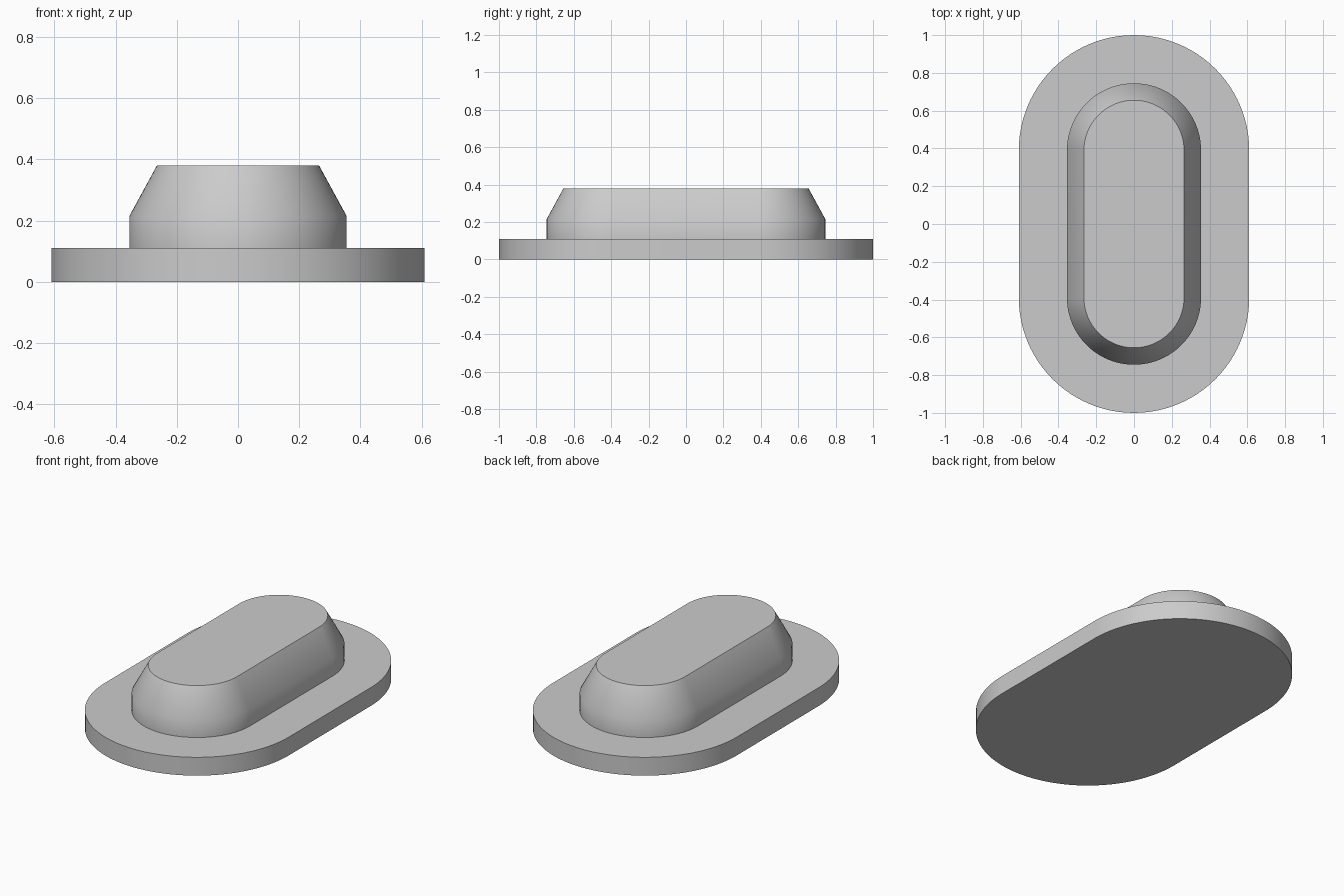
import bpy
import bmesh
from math import cos, sin, pi, radians

cube = bpy.data.objects.get("Cube")
if cube:
    bpy.data.objects.remove(cube, do_unlink=True)

ARC_CENTRE = 0.39   # distance of each rounded end's centre from the middle
SEGMENTS = 48       # steps in each half circle

grey = bpy.data.materials.new("plain_grey")
grey.use_nodes = True
colour = (0.6, 0.6, 0.6, 1)
grey.diffuse_color = colour
grey.node_tree.nodes["Principled BSDF"].inputs["Base Color"].default_value = colour


def slot_ring(bm, radius, z):
    """Rounded slot outline, long in y."""
    ring = []
    for end in (1, -1):
        for i in range(SEGMENTS + 1):
            a = pi * i / SEGMENTS
            ring.append(bm.verts.new((end * radius * cos(a),
                                      end * (ARC_CENTRE + radius * sin(a)), z)))
    return ring


def slot_solid(name, profile):
    """Closed solid from stacked slot outlines given as (radius, height)."""
    bm = bmesh.new()
    rings = [slot_ring(bm, r, z) for r, z in profile]
    bm.faces.new(rings[0][::-1])
    bm.faces.new(rings[-1])
    for low, high in zip(rings, rings[1:]):
        for i in range(len(low)):
            j = (i + 1) % len(low)
            bm.faces.new((low[i], low[j], high[j], high[i]))
    mesh = bpy.data.meshes.new(name)
    bm.to_mesh(mesh)
    bm.free()
    mesh.materials.append(grey)
    obj = bpy.data.objects.new(name, mesh)
    bpy.context.collection.objects.link(obj)
    bpy.ops.object.select_all(action="DESELECT")
    obj.select_set(True)
    bpy.context.view_layer.objects.active = obj
    bpy.ops.object.shade_smooth_by_angle(angle=radians(30))


# Flat flange and the tapered boss standing on it
slot_solid("base_flange", [(0.61, 0), (0.61, 0.11)])
slot_solid("tapered_boss", [(0.355, 0.11), (0.355, 0.215), (0.265, 0.38)])
